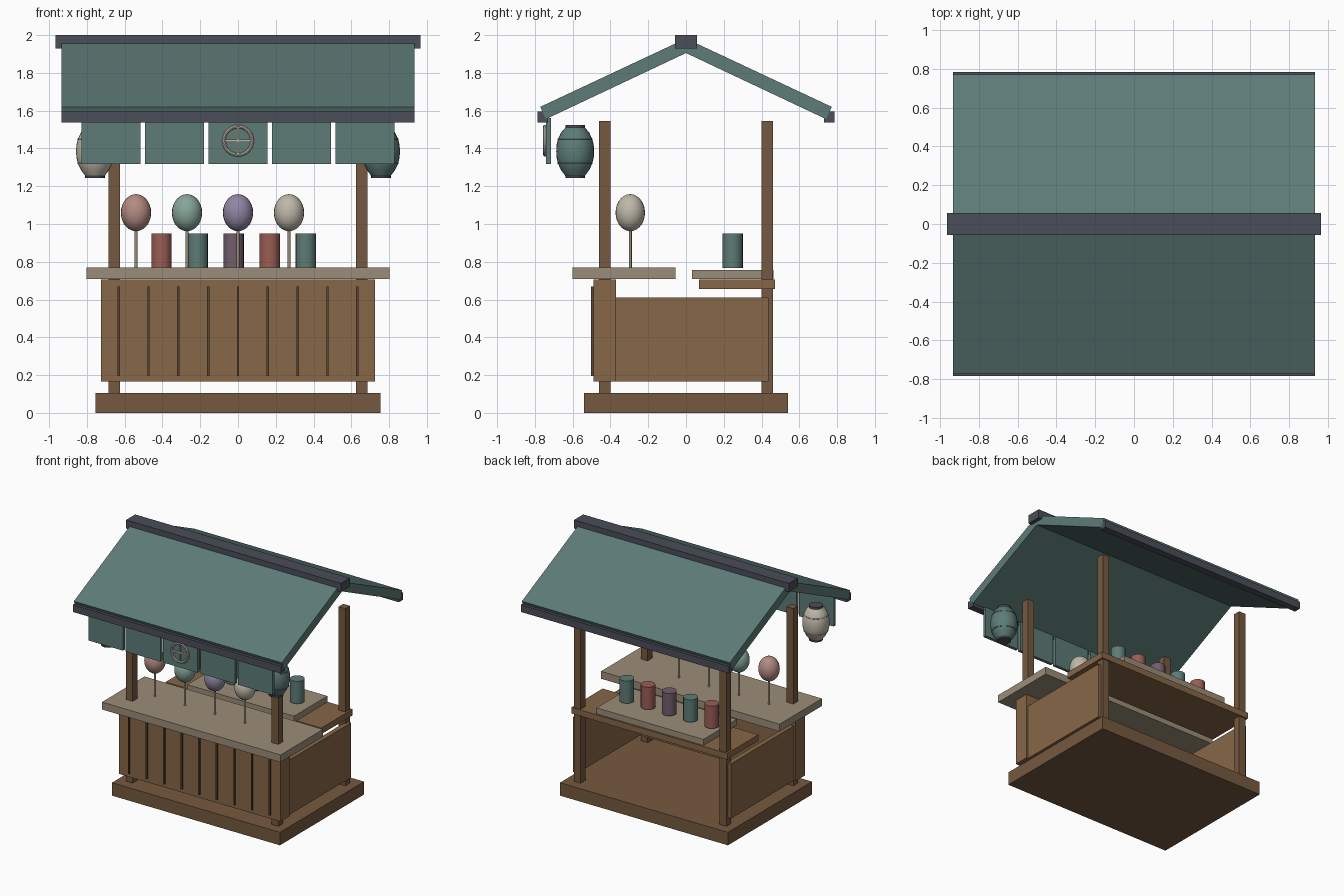
import bpy, bmesh, math

if "Cube" in bpy.data.objects:
    bpy.data.objects.remove(bpy.data.objects["Cube"])

COL = {
    "wood": (.24, .135, .065), "dark_wood": (.18, .10, .05), "groove": (.11, .06, .03),
    "teal": (.11, .20, .185), "slate": (.07, .075, .10), "tan": (.33, .27, .19),
    "cream": (.52, .48, .40), "pink": (.45, .26, .23), "mint": (.24, .38, .32),
    "lilac": (.28, .24, .37), "red": (.32, .11, .09), "plum": (.17, .11, .15),
}
MATS = {}


def paint(ob, name, col):
    if col not in MATS:
        MATS[col] = bpy.data.materials.new(col)
        MATS[col].diffuse_color = (*COL[col], 1)
    ob.name = name
    ob.data.materials.append(MATS[col])
    return ob


def smooth():
    bpy.ops.object.shade_smooth_by_angle(angle=math.radians(40))


def box(name, col, x, y, z):
    """Box from (min, max) pairs."""
    bpy.ops.mesh.primitive_cube_add(size=1)
    ob = bpy.context.object
    for v in ob.data.vertices:
        for i, (a, b) in enumerate((x, y, z)):
            v.co[i] = a if v.co[i] < 0 else b
    return paint(ob, name, col)


def cyl(name, col, x, y, z, r, sides=20):
    bpy.ops.mesh.primitive_cylinder_add(vertices=sides, radius=r, depth=z[1] - z[0],
                                        location=(x, y, sum(z) / 2))
    smooth()
    return paint(bpy.context.object, name, col)


def torus(name, col, loc, major, minor, rot=(0, 0, 0)):
    bpy.ops.mesh.primitive_torus_add(major_radius=major, minor_radius=minor, major_segments=32,
                                     minor_segments=8, location=loc, rotation=rot)
    smooth()
    return paint(bpy.context.object, name, col)


def lathe(name, col, x, y, profile, sides=24):
    bm = bmesh.new()
    rings = [[bm.verts.new((r * math.cos(2 * math.pi * i / sides),
                            r * math.sin(2 * math.pi * i / sides), z)) for i in range(sides)]
             for r, z in profile]
    for a, b in zip(rings, rings[1:]):
        for i in range(sides):
            j = (i + 1) % sides
            bm.faces.new((a[i], a[j], b[j], b[i]))
    bm.faces.new(rings[0][::-1])
    bm.faces.new(rings[-1])
    me = bpy.data.meshes.new(name)
    bm.to_mesh(me)
    bm.free()
    ob = bpy.data.objects.new(name, me)
    ob.location = (x, y, 0)
    bpy.context.collection.objects.link(ob)
    bpy.ops.object.select_all(action='DESELECT')
    bpy.context.view_layer.objects.active = ob
    ob.select_set(True)
    smooth()
    return paint(ob, name, col)


# Base and corner posts
box("base", "dark_wood", (-.755, .755), (-.54, .54), (0, .105))
for sx, side in ((-1, "left"), (1, "right")):
    for sy, end in ((-1, "front"), (1, "back")):
        x, y = sx * .655, sy * .43
        box(f"{end}_{side}_post", "dark_wood", (x - .03, x + .03), (y - .03, y + .03), (.1, 1.545))
    # Side panels
    x = sx * .69
    box(f"{side}_panel", "wood", (x - .02, x + .02), (-.37, .437), (.165, .61))

# Front counter with grooved boards
box("front_panel", "wood", (-.725, .725), (-.49, -.37), (.165, .705))
for i in range(9):
    x = (i - 4) * .158
    box(f"board_strip_{i + 1}", "groove", (x - .006, x + .006), (-.503, -.485), (.195, .67))
box("counter_top", "tan", (-.803, .803), (-.6, -.055), (.71, .77))

# Back shelf
box("back_shelf", "wood", (-.70, .70), (.07, .47), (.655, .705))
box("back_shelf_top", "tan", (-.48, .48), (.033, .462), (.708, .757))

# Cups
for i, col in enumerate(("red", "teal", "plum", "red", "teal")):
    cyl(f"cup_{i + 1}", col, -.405 + i * .191, .247, (.768, .95), .054)

# Floss puffs on sticks
for i, col in enumerate(("pink", "mint", "lilac", "cream")):
    x = -.54 + i * .27
    cyl(f"puff_stick_{i + 1}", "tan", x, -.295, (.765, .99), .008, 10)
    bpy.ops.mesh.primitive_uv_sphere_add(segments=24, ring_count=14, radius=1,
                                         location=(x, -.295, 1.06))
    puff = bpy.context.object
    puff.scale = (.08, .078, .098)
    smooth()
    paint(puff, f"puff_{i + 1}", col)

# Roof slabs, eave trims, ridge cap
for s, end in ((1, "front"), (-1, "back")):
    prof = [(0, 1.982), (-.772, 1.62), (-.742, 1.555), (0, 1.905)]
    bm = bmesh.new()
    f = bm.faces.new([bm.verts.new((-.935, s * y, z)) for y, z in prof])
    ext = bmesh.ops.extrude_face_region(bm, geom=[f])["geom"]
    bmesh.ops.translate(bm, vec=(1.87, 0, 0),
                        verts=[g for g in ext if isinstance(g, bmesh.types.BMVert)])
    bmesh.ops.recalc_face_normals(bm, faces=bm.faces)
    me = bpy.data.meshes.new("roof")
    bm.to_mesh(me)
    bm.free()
    ob = bpy.data.objects.new("roof", me)
    bpy.context.collection.objects.link(ob)
    paint(ob, f"{end}_roof_slab", "teal")
    box(f"{end}_eave_trim", "slate", (-.935, .935), sorted((-s * .785, -s * .73)), (1.538, 1.596))
box("ridge_cap", "slate", (-.965, .965), (-.058, .058), (1.93, 2.0))

# Hanging valance panels
for i in range(5):
    x = (i - 2) * .336
    box(f"valance_{i + 1}", "teal", (x - .156, x + .156), (-.74, -.715), (1.318, 1.56))

# Round ornament on the middle valance
torus("ornament_ring", "cream", (0, -.747, 1.441), .075, .0095, (math.pi / 2, 0, 0))
box("ornament_bar_across", "cream", (-.072, .072), (-.752, -.738), (1.435, 1.447))
box("ornament_bar_upright", "cream", (-.006, .006), (-.752, -.738), (1.369, 1.513))

# Lanterns
BODY = [(.052, 1.255), (.074, 1.285), (.091, 1.32), (.099, 1.355), (.1, 1.385),
        (.099, 1.415), (.091, 1.45), (.074, 1.485), (.052, 1.51)]
for x, side, col in ((-.757, "left", "cream"), (.757, "right", "teal")):
    lathe(f"{side}_lantern", col, x, -.587, BODY)
    cyl(f"{side}_lantern_bottom_cap", "slate", x, -.587, (1.243, 1.265), .052)
    cyl(f"{side}_lantern_top_cap", "slate", x, -.587, (1.502, 1.525), .052)
    for k, z in enumerate((1.32, 1.45)):
        torus(f"{side}_lantern_rib_{k + 1}", col, (x, -.587, z), .09, .003)

for m in bpy.data.materials:
    if m.users and not m.is_grease_pencil:
        m.use_nodes = True
        m.node_tree.nodes["Principled BSDF"].inputs["Base Color"].default_value = m.diffuse_color
